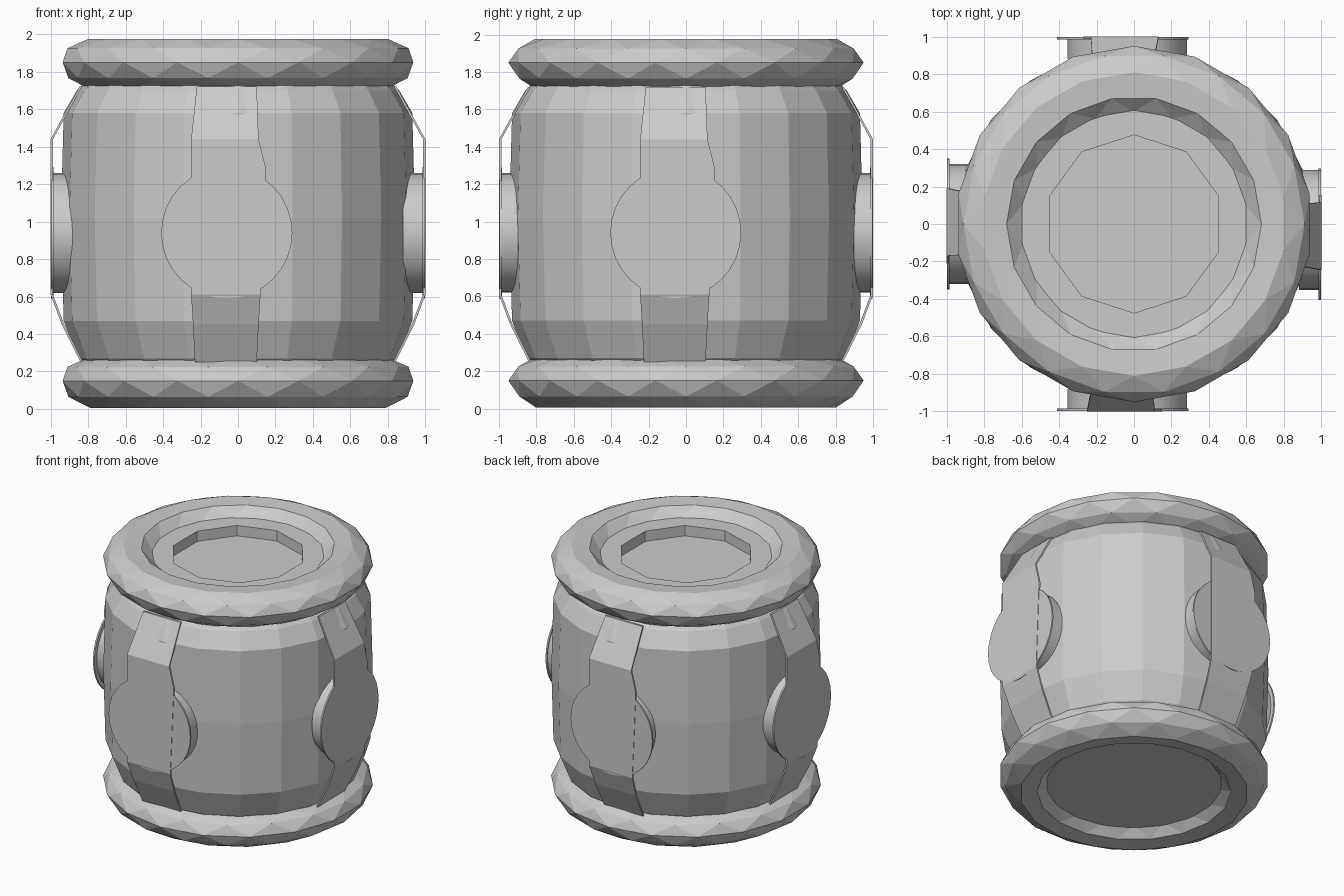
import bpy, bmesh, math
from mathutils import Matrix, Vector

if "Cube" in bpy.data.objects:
    bpy.data.objects.remove(bpy.data.objects["Cube"])


def finish(name, bm):
    bmesh.ops.recalc_face_normals(bm, faces=bm.faces)
    me = bpy.data.meshes.new(name)
    bm.to_mesh(me)
    bm.free()
    ob = bpy.data.objects.new(name, me)
    bpy.context.collection.objects.link(ob)
    return ob


def revolve(name, profile, sides, stagger=False, loop=False, caps=True):
    """Spin (radius, height) points; stagger turns every other row half a step."""
    bm = bmesh.new()
    rows = []
    for i, (r, z) in enumerate(profile):
        off = 0.5 * (i % 2) if stagger else 0.0
        rows.append([bm.verts.new((r * math.sin(2 * math.pi * (k + off) / sides),
                                   r * math.cos(2 * math.pi * (k + off) / sides), z))
                     for k in range(sides)])
    n = len(rows)
    for i in range(n if loop else n - 1):
        a, b = rows[i], rows[(i + 1) % n]
        if stagger and i % 2:
            a, b = b, a
        for k in range(sides):
            m = (k + 1) % sides
            if stagger:
                bm.faces.new((a[k], a[m], b[k]))
                bm.faces.new((a[m], b[m], b[k]))
            else:
                bm.faces.new((a[k], a[m], b[m], b[k]))
    if caps and not loop:
        bm.faces.new(rows[0])
        bm.faces.new(rows[-1])
    return finish(name, bm)


# barrel body
revolve("barrel_body", [(0.78, 0.2), (0.85, 0.27), (0.93, 0.47), (0.945, 1.02),
                        (0.93, 1.58), (0.86, 1.70), (0.78, 1.78)], 20)

# padded rings at bottom and top, faceted
ring = [(0.60, 0.09), (0.68, 0.015), (0.80, 0.0), (0.905, 0.06), (0.95, 0.145),
        (0.91, 0.22), (0.81, 0.27), (0.68, 0.26), (0.60, 0.19), (0.585, 0.14)]
for name, z in (("bottom_ring", 0.005), ("top_ring", 1.705)):
    revolve(name, [(r, h + z) for r, h in ring], 18, stagger=True, loop=True)

# base plate and lid with a sunken centre
revolve("base_plate", [(0.63, 0.08), (0.63, 0.2)], 18)
revolve("lid", [(0.63, 1.75), (0.63, 1.90), (0.475, 1.90), (0.475, 1.82)], 10)

# strap outline: height, distance from the axis, left and right edge
STRAP = [(0.25, 0.84, -0.17, 0.16), (0.45, 0.94, -0.18, 0.17), (0.61, 1.0, -0.19, 0.18),
         (1.28, 1.0, -0.19, 0.21), (1.44, 1.0, -0.19, 0.17), (1.72, 0.845, -0.16, 0.16)]


def disc(name, radius, near, far, shift, place, sides=32):
    bm = bmesh.new()
    bmesh.ops.create_cone(bm, cap_ends=True, segments=sides, radius1=radius,
                          radius2=radius, depth=far - near)
    bm.transform(Matrix.Translation((shift, -(near + far) / 2, 0.94))
                 @ Matrix.Rotation(math.pi / 2, 4, 'X'))
    bm.transform(place)
    ob = finish(name, bm)
    for p in ob.data.polygons:
        p.use_smooth = len(p.vertices) == 4


def strap(name, shift, place):
    bm = bmesh.new()
    rows = []
    for z, d, l, r in STRAP:
        rows.append([bm.verts.new((x + shift, -y, z))
                     for x, y in ((l, d), (r, d), (r, d - 0.013), (l, d - 0.013))])
    for a, b in zip(rows, rows[1:]):
        for k in range(4):
            m = (k + 1) % 4
            bm.faces.new((a[k], a[m], b[m], b[k]))
    bm.faces.new(rows[0])
    bm.faces.new(rows[-1])
    bm.transform(place)
    finish(name, bm)


# straps with round plates on the four sides, set slightly off centre
SIDES = [("front", 0, -0.06), ("right", 90, -0.055), ("back", 180, 0.06), ("left", 270, 0.0)]
for side, angle, shift in SIDES:
    place = Matrix.Rotation(math.radians(angle), 4, 'Z')
    strap(side + "_strap", shift, place)
    disc(side + "_plate", 0.35, 0.985, 0.997, shift, place)
    disc(side + "_hub", 0.32, 0.88, 0.99, shift * 0.6, place)
